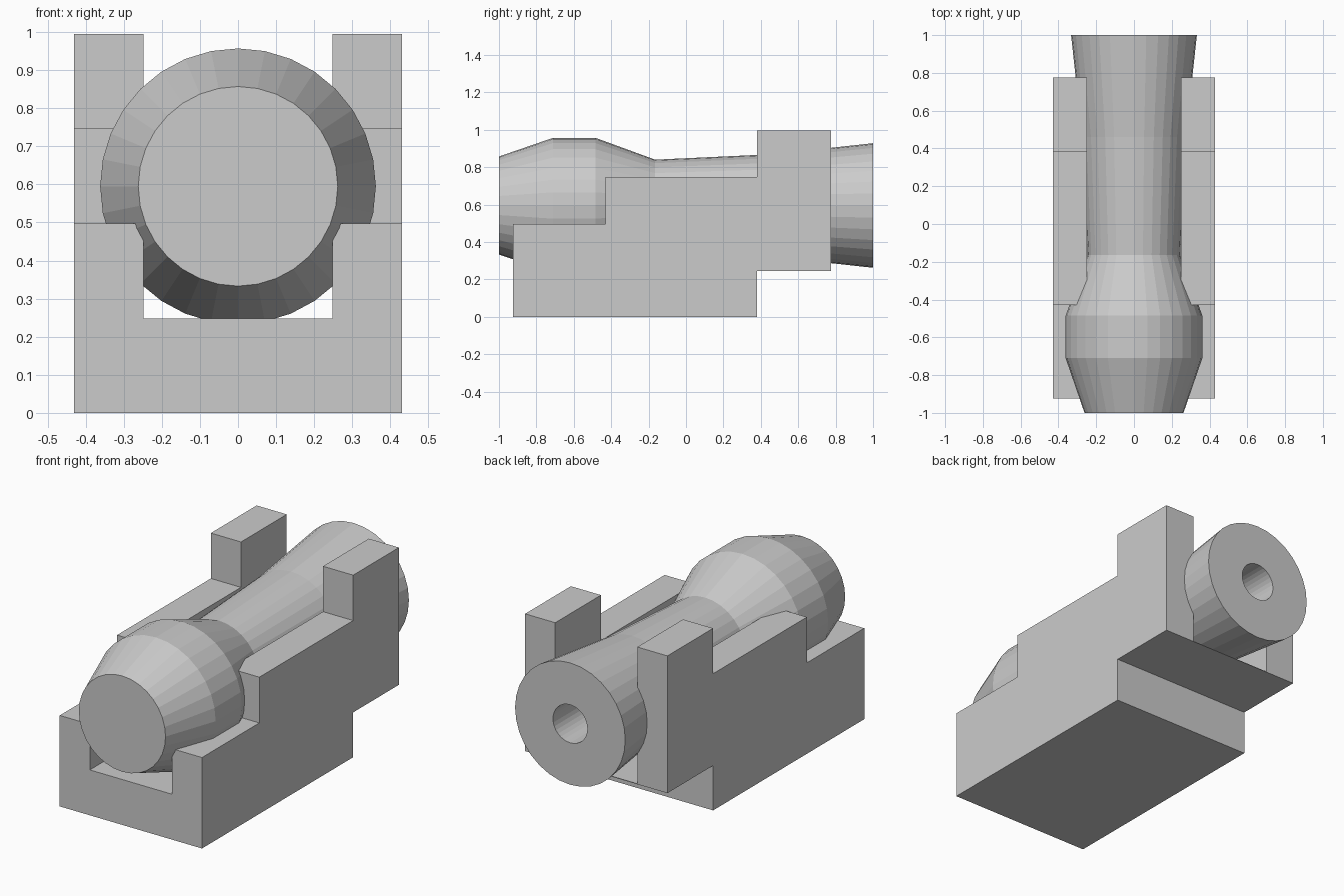
import bpy, bmesh
from math import cos, sin, pi

if "Cube" in bpy.data.objects:
    bpy.data.objects.remove(bpy.data.objects["Cube"])

HALF_W, INNER, FLOOR = 0.43, 0.248, 0.248
AXIS_Z, SIDES = 0.595, 32


def finish(name, bm):
    bmesh.ops.recalc_face_normals(bm, faces=bm.faces)
    mesh = bpy.data.meshes.new(name)
    bm.to_mesh(mesh)
    bm.free()
    obj = bpy.data.objects.new(name, mesh)
    bpy.context.collection.objects.link(obj)
    return obj


def extrude_x(name, profile, x0, x1):
    """Extrude a (y, z) outline along x."""
    bm = bmesh.new()
    face = bm.faces.new([bm.verts.new((x0, y, z)) for y, z in profile])
    res = bmesh.ops.extrude_face_region(bm, geom=[face])
    moved = [v for v in res["geom"] if isinstance(v, bmesh.types.BMVert)]
    bmesh.ops.translate(bm, vec=(x1 - x0, 0, 0), verts=moved)
    return finish(name, bm)


def revolve_y(name, profile):
    """Revolve a (radius, y) outline about the barrel axis; ends are capped."""
    bm = bmesh.new()
    rings = []
    for r, y in profile:
        angles = [2 * pi * i / SIDES for i in range(SIDES)]
        rings.append([bm.verts.new((r * cos(a), y, AXIS_Z + r * sin(a))) for a in angles])
    for a, b in zip(rings, rings[1:]):
        for i in range(SIDES):
            j = (i + 1) % SIDES
            bm.faces.new((a[i], a[j], b[j], b[i]))
    bm.faces.new(rings[0])
    bm.faces.new(rings[-1])
    return finish(name, bm)


# Solid block under the channel
extrude_x("carriage_base", [(-0.925, 0), (0.38, 0), (0.38, FLOOR), (-0.925, FLOOR)],
          -HALF_W, HALF_W)

# Thin floor reaching back beneath the overhanging end
extrude_x("rear_floor_plate", [(0.38, FLOOR - 0.003), (0.775, FLOOR - 0.003),
                               (0.775, FLOOR), (0.38, FLOOR)], -HALF_W, HALF_W)

# Stepped side cheek, mirrored to the other side
cheek = extrude_x("carriage_cheeks",
                  [(-0.925, FLOOR), (0.775, FLOOR), (0.775, 0.995), (0.38, 0.995),
                   (0.38, 0.747), (-0.43, 0.747), (-0.43, 0.497), (-0.925, 0.497)],
                  INNER, HALF_W)
cheek.modifiers.new("mirror", 'MIRROR').use_axis = (True, False, False)

# Barrel: closed bulging breech at the front, flared muzzle with bore at the back
revolve_y("barrel", [(0.262, -1), (0.362, -0.71), (0.362, -0.485), (0.245, -0.165),
                     (0.274, 0.46), (0.333, 1), (0.104, 1), (0.104, -0.4)])
